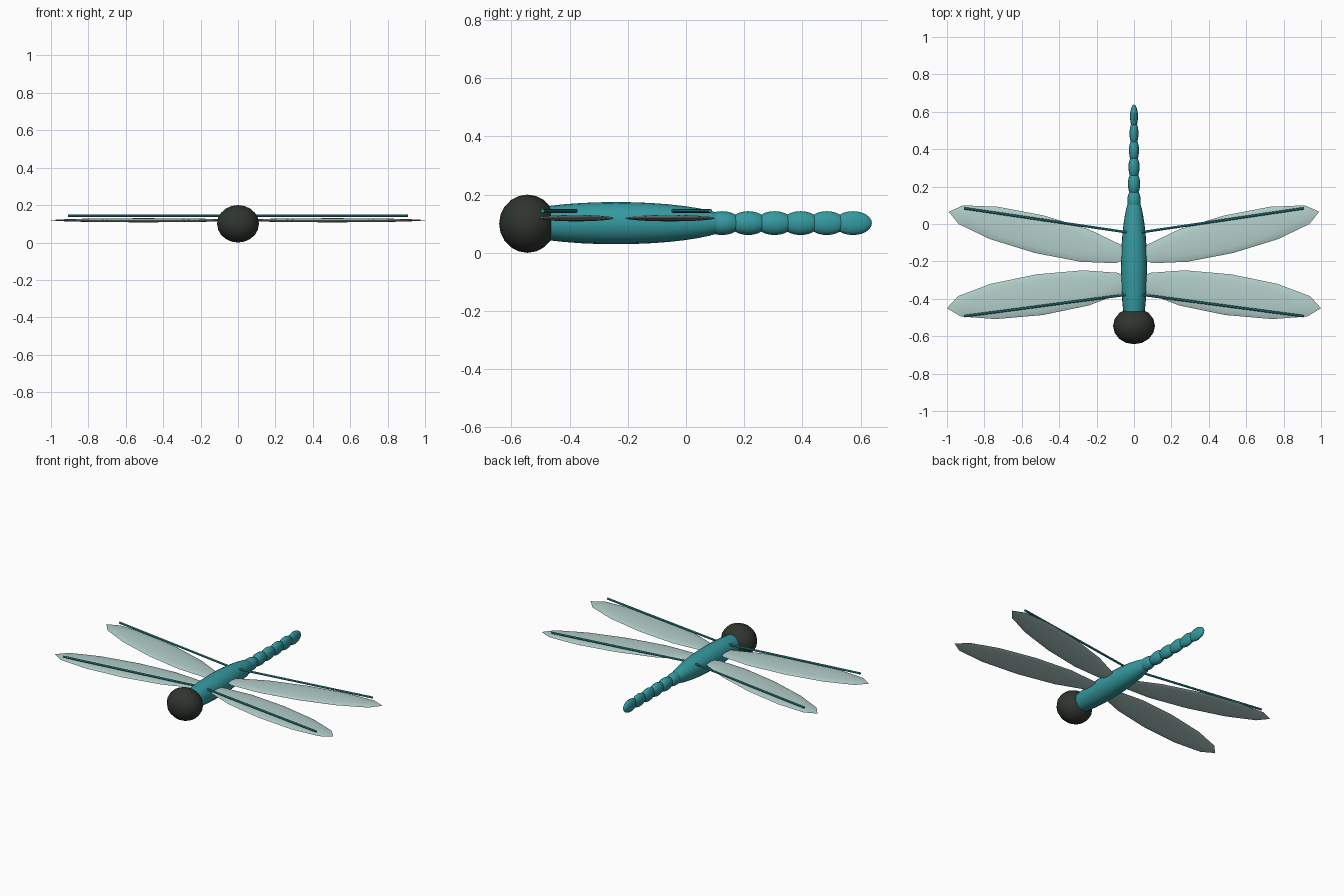
import bpy, math
from mathutils import Vector

if "Cube" in bpy.data.objects:
    bpy.data.objects.remove(bpy.data.objects["Cube"])


def material(name, rgb):
    m = bpy.data.materials.new(name)
    m.diffuse_color = (*rgb, 1)
    m.use_nodes = True
    m.node_tree.nodes["Principled BSDF"].inputs["Base Color"].default_value = m.diffuse_color
    return m


TEAL = material("teal", (0.035, 0.32, 0.35))
DARK = material("dark_green_black", (0.028, 0.035, 0.028))
PALE = material("pale_wing", (0.45, 0.62, 0.59))


def finish(name, mat):
    ob = bpy.context.object
    ob.name = name
    ob.data.materials.append(mat)
    bpy.ops.object.shade_smooth_by_angle(angle=math.radians(40))
    return ob


def ellipsoid(name, loc, radii, mat, segs=16, rings=10, turn=0.0, along_y=False):
    bpy.ops.mesh.primitive_uv_sphere_add(segments=segs, ring_count=rings, radius=1)
    ob = bpy.context.object
    if along_y:  # put the poles on the y axis
        ob.rotation_euler.x = math.pi / 2
        bpy.ops.object.transform_apply(rotation=True)
    ob.scale = radii
    bpy.ops.object.transform_apply(scale=True)
    ob.location = loc
    ob.rotation_euler.z = turn
    return finish(name, mat)


def rod(name, a, b, radius, mat):
    a, b = Vector(a), Vector(b)
    bpy.ops.mesh.primitive_cylinder_add(vertices=8, radius=radius, depth=(b - a).length,
                                        location=(a + b) / 2)
    bpy.context.object.rotation_euler = (b - a).to_track_quat('Z', 'Y').to_euler()
    return finish(name, mat)


# Head and thorax
ellipsoid("head", (0, -0.545, 0.1), (0.112, 0.0975, 0.1), DARK)
ellipsoid("thorax", (0, -0.24, 0.102), (0.07, 0.4, 0.0725), TEAL, 20, 20, along_y=True)

# Tail of overlapping beads that get narrower
for i in range(6):
    ellipsoid(f"tail_segment_{i + 1}", (0, 0.124 + 0.09 * i, 0.102),
              (0.036 - 0.003 * i, 0.065, 0.041), TEAL, 16, 12, along_y=True)

# Wings and their leading or trailing ribs, mirrored left and right
for side, s in (("right", 1), ("left", -1)):
    ellipsoid(f"front_wing_{side}", (0.505 * s, -0.378, 0.119), (0.5, 0.11, 0.011), PALE,
              12, 8, turn=math.radians(-8.3) * s)
    ellipsoid(f"rear_wing_{side}", (0.505 * s, -0.055, 0.119), (0.5, 0.103, 0.011), PALE,
              12, 8, turn=math.radians(14) * s)
    rod(f"front_rib_{side}", (0.04 * s, -0.378, 0.144), (0.908 * s, -0.493, 0.144), 0.0065, TEAL)
    rod(f"rear_rib_{side}", (0.04 * s, -0.044, 0.144), (0.908 * s, 0.084, 0.144), 0.0065, TEAL)
